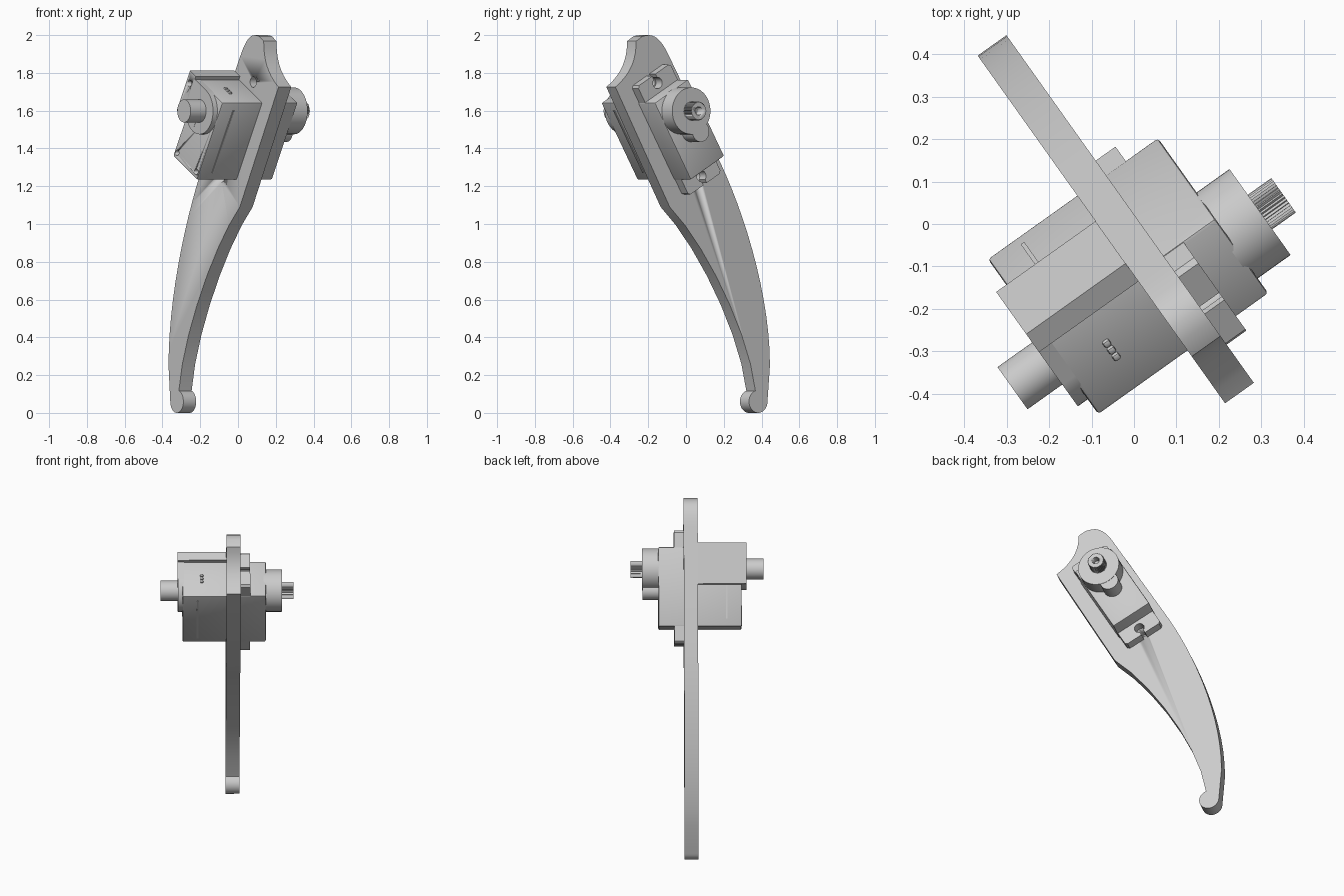
import bpy, bmesh, math
from mathutils import Matrix, Vector
from mathutils.geometry import interpolate_bezier

if "Cube" in bpy.data.objects:
    bpy.data.objects.remove(bpy.data.objects["Cube"], do_unlink=True)

grey = bpy.data.materials.new("plain grey")
grey.use_nodes = True
grey.diffuse_color = (0.6, 0.6, 0.6, 1)
grey.node_tree.nodes["Principled BSDF"].inputs["Base Color"].default_value = (0.6, 0.6, 0.6, 1)

# Frames: the leg plane (along, up) and the servo plane (across, lengthwise)
ALONG = Vector((0.58, -0.815, 0)).normalized()
UP = Vector((0, 0, 1))
OUT = UP.cross(ALONG)
TILT = math.radians(30)


def frame(x_axis, y_axis, origin):
    m = Matrix((x_axis, y_axis, -OUT)).transposed().to_4x4()
    m.translation = origin
    return m


LEG = frame(ALONG, UP, Vector((0, 0, 0)))
SERVO = frame(ALONG * math.cos(TILT) - UP * math.sin(TILT),
              ALONG * math.sin(TILT) + UP * math.cos(TILT),
              ALONG * 0.092 + UP * 1.5)


def extrude(name, outline, n0, n1, space=SERVO, bevel=0):
    """Prism over a flat outline, between two distances along OUT."""
    bm = bmesh.new()
    face = bm.faces.new([bm.verts.new((x, y, -n0)) for x, y in outline])
    new = bmesh.ops.extrude_face_region(bm, geom=[face])["geom"]
    bmesh.ops.translate(bm, vec=(0, 0, n0 - n1),
                        verts=[g for g in new if isinstance(g, bmesh.types.BMVert)])
    bmesh.ops.recalc_face_normals(bm, faces=bm.faces)
    if bevel:
        bmesh.ops.bevel(bm, geom=bm.edges[:], offset=bevel, segments=2,
                        profile=0.5, affect="EDGES")
    bm.transform(space)
    mesh = bpy.data.meshes.new(name)
    bm.to_mesh(mesh)
    bm.free()
    obj = bpy.data.objects.new(name, mesh)
    bpy.context.collection.objects.link(obj)
    mesh.materials.append(grey)
    bpy.ops.object.select_all(action="DESELECT")
    obj.select_set(True)
    bpy.context.view_layer.objects.active = obj
    bpy.ops.object.shade_smooth_by_angle(angle=math.radians(30))
    return obj


def arc(cx, cy, r, start=0, end=360, steps=32):
    full = end - start == 360
    angles = [math.radians(start + (end - start) * i / steps) for i in range(steps + (not full))]
    return [(cx + r * math.cos(a), cy + r * math.sin(a)) for a in angles]


def rect(x0, x1, y0, y1):
    return [(x0, y0), (x1, y0), (x1, y1), (x0, y1)]


def curve(points, steps):
    return [p[:] for p in interpolate_bezier(*[Vector(p) for p in points], steps)]


def drill(obj, x, y, r, n0, n1):
    cutter = extrude("hole_cutter", arc(x, y, r, steps=20), n0, n1)
    cutter.hide_render = True
    mod = obj.modifiers.new("hole", "BOOLEAN")
    mod.operation, mod.solver, mod.object = "DIFFERENCE", "EXACT", cutter
    bpy.context.view_layer.objects.active = obj
    bpy.ops.object.modifier_apply(modifier=mod.name)
    bpy.data.objects.remove(cutter, do_unlink=True)


# Leg plate: rounded head, scooped shoulder, tapering shin, ball foot
outline = curve([(0.333, 1.968), (0.333, 1.88), (0.36, 1.80), (0.468, 1.725)], 9)
outline += curve([(0.115, 1.09), (-0.11, 0.90), (-0.40, 0.43), (-0.442, 0.116)], 8)
outline += arc(-0.46, 0.06, 0.06, 65, -180, 20)
outline += curve([(-0.215, 1.323), (-0.375, 1.045), (-0.536, 0.62), (-0.536, 0.25)], 14)[::-1]
outline += curve([(0.12, 1.89), (0.16, 1.96), (0.20, 2.0), (0.25, 2.0)], 8)
outline += [(0.29, 1.995)]
leg = extrude("leg_plate", outline, -0.07, 0.013, LEG)
for y in (0.29, -0.29):
    drill(leg, 0, y, 0.028, -0.1, 0.05)

# Servo case with recessed case screws
case = extrude("servo_case", rect(-0.126, 0.126, -0.235, 0.235), -0.328, 0.163, bevel=0.008)
for x in (-0.1, 0.1):
    drill(case, x, -0.2, 0.016, -0.35, -0.3)
for side in (-1, 1):
    x = side * 0.126
    extrude("case_seam_strip", rect(x - 0.004, x + 0.004, -0.19, 0.19), -0.245, -0.235)

# Mounting flange with a keyhole slot at each end
half = [(0.122, 0.32), (0.11, 0.333), (0.012, 0.333)]
half += arc(0, 0.285, 0.03, 66, -246, 18)
half += [(-0.012, 0.333), (-0.11, 0.333), (-0.122, 0.32)]
extrude("mounting_flange", half + [(-x, -y) for x, y in half], 0.013, 0.07)

# Gear housing, side lobe and toothed output shaft
AXIS = 0.114
extrude("gear_housing", arc(0, AXIS, 0.124, steps=48), 0.15, 0.258)
extrude("gear_lobe", arc(0, -0.012, 0.055), 0.15, 0.256)
teeth = []
for i in range(72):
    r = 0.05 if i % 2 else 0.045
    a = math.tau * i / 72
    teeth.append((r * math.cos(a), AXIS + r * math.sin(a)))
shaft = extrude("output_shaft", teeth, 0.25, 0.326)
drill(shaft, 0, AXIS, 0.022, 0.28, 0.35)

# Rear bracket: side wall, end plate, round pad and idler shaft
wall = extrude("bracket_wall", rect(-0.18, -0.12, 0.012, 0.256), -0.357, -0.07)
drill(wall, -0.15, 0.195, 0.018, -0.4, -0.32)
extrude("bracket_end_plate", rect(-0.122, 0, 0.012, 0.238), -0.357, -0.32)
extrude("bracket_pad", arc(0, AXIS, 0.124, steps=48), -0.3565, -0.32)
extrude("idler_shaft", arc(0, AXIS, 0.061, steps=40), -0.457, -0.35)

# Three wire ends emerging from the top of the case
for i in (-1, 0, 1):
    n = -0.215
    extrude("wire_end", rect(i * 0.022 - 0.009, i * 0.022 + 0.009, 0.22, 0.245),
            n - 0.009, n + 0.009, bevel=0.005)
